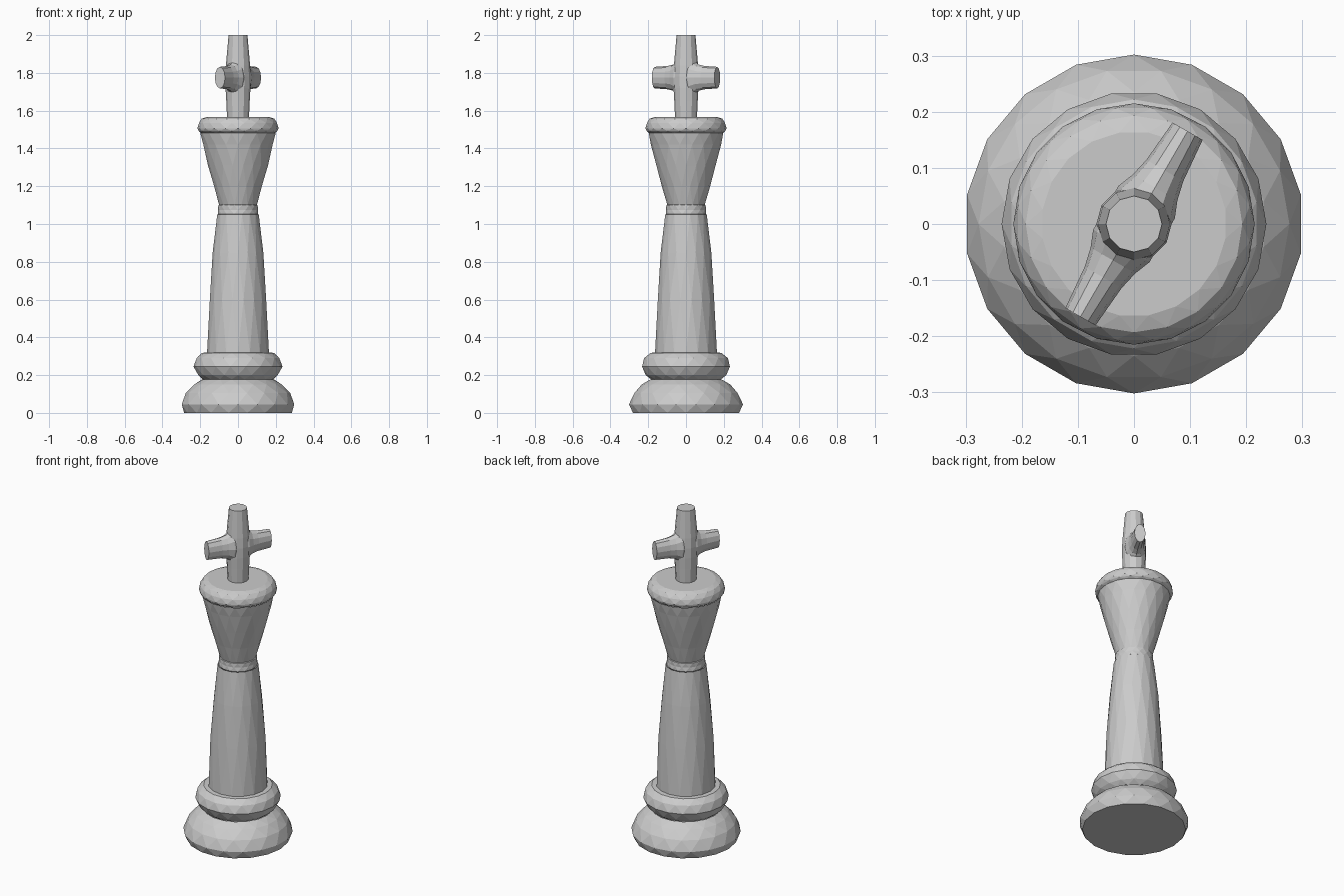
import bpy, bmesh
from math import sin, cos, pi, radians
from mathutils import Matrix

if "Cube" in bpy.data.objects:
    bpy.data.objects.remove(bpy.data.objects["Cube"])


def loft(name, rings, sides, cap_start=False, cap_end=False, matrix=Matrix(), stagger=True):
    """Skin rings given as (height, radius_x, radius_y); odd rings may turn half a step."""
    bm = bmesh.new()
    loops = []
    for k, (h, rx, ry) in enumerate(rings):
        shift = 0.5 * (k % 2) if stagger else 0
        angles = [2 * pi * (i + shift) / sides for i in range(sides)]
        loops.append([bm.verts.new((rx * cos(a), ry * sin(a), h)) for a in angles])
    for k, (lo, hi) in enumerate(zip(loops, loops[1:])):
        for i in range(sides):
            j = (i + 1) % sides
            if not stagger:
                bm.faces.new((lo[i], lo[j], hi[j], hi[i]))
            elif k % 2 == 0:
                bm.faces.new((lo[i], lo[j], hi[i]))
                bm.faces.new((lo[j], hi[j], hi[i]))
            else:
                bm.faces.new((lo[i], hi[j], hi[i]))
                bm.faces.new((lo[i], lo[j], hi[j]))
    if cap_start:
        bm.faces.new(loops[0][::-1])
    if cap_end:
        bm.faces.new(loops[-1])
    bm.transform(matrix)
    mesh = bpy.data.meshes.new(name)
    bm.to_mesh(mesh)
    bm.free()
    ob = bpy.data.objects.new(name, mesh)
    bpy.context.collection.objects.link(ob)
    return ob


def turned(name, profile, sides, **kw):
    return loft(name, [(z, r, r) for z, r in profile], sides, **kw)


# Wide foot and the cushion ring above it
turned("foot", [(0, 0.285), (0.045, 0.302), (0.105, 0.277), (0.15, 0.235), (0.178, 0.19)],
       18, cap_start=True)
turned("base_ring", [(0.178, 0.188), (0.2, 0.213), (0.245, 0.236), (0.29, 0.222),
                     (0.318, 0.19), (0.32, 0.155)], 18)

# Tapered column with a narrow collar
turned("column", [(0.315, 0.164), (0.6, 0.152), (0.85, 0.134), (1.05, 0.112)], 16)
turned("collar", [(1.042, 0.1), (1.052, 0.109), (1.075, 0.106), (1.1, 0.106), (1.106, 0.09)], 16)

# Flared cup and its rounded rim
turned("crown_cup", [(1.1, 0.1), (1.2, 0.128), (1.31, 0.159), (1.42, 0.186), (1.482, 0.2)], 18)
turned("crown_rim", [(1.482, 0.196), (1.492, 0.21), (1.506, 0.215), (1.535, 0.209),
                     (1.557, 0.193), (1.567, 0.165)], 20, cap_end=True)

# Cross: upright post plus one flared crossbar turned 60 degrees
post = turned("cross", [(1.56, 0.058), (1.65, 0.062), (1.72, 0.066), (1.78, 0.067),
                        (1.84, 0.064), (1.92, 0.057), (2.0, 0.05)],
              12, cap_start=True, cap_end=True, stagger=False)
half = [(0.045, 0.092, 0.058), (0.075, 0.07, 0.046), (0.11, 0.062, 0.038), (0.191, 0.057, 0.031)]
bar_rings = [(-h, a, b) for h, a, b in reversed(half)] + half
place = (Matrix.Translation((0, 0, 1.775)) @ Matrix.Rotation(radians(60), 4, 'Z')
         @ Matrix.Rotation(radians(90), 4, 'Y'))
bar = loft("crossbar_helper", bar_rings, 12, True, True, place, stagger=False)

mod = post.modifiers.new("join_bar", 'BOOLEAN')
mod.operation = 'UNION'
mod.solver = 'EXACT'
mod.object = bar
bpy.context.view_layer.objects.active = post
bpy.ops.object.modifier_apply(modifier=mod.name)
bpy.data.objects.remove(bar)
